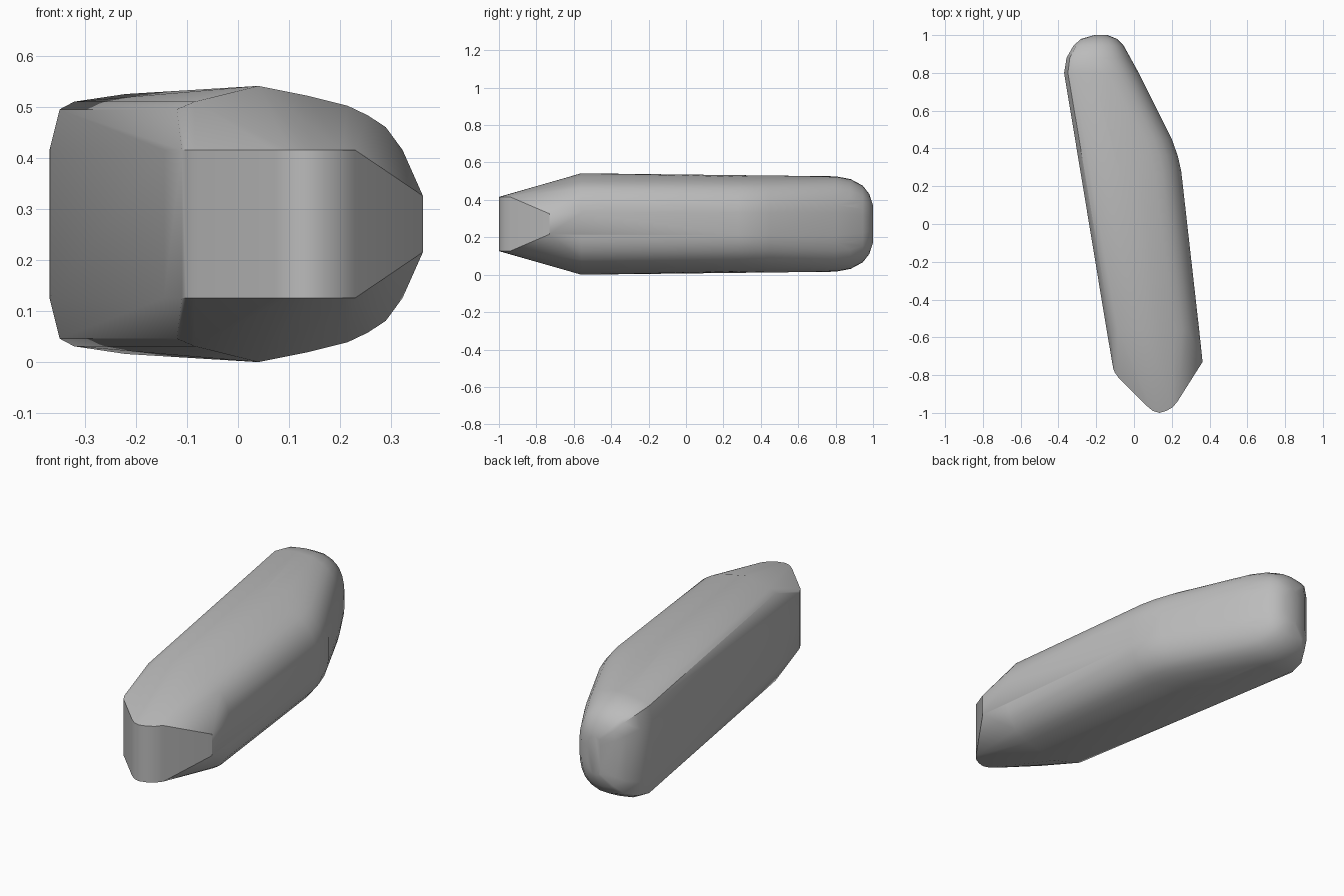
import bpy, bmesh, math

if "Cube" in bpy.data.objects:
    bpy.data.objects.remove(bpy.data.objects["Cube"])

MID = 0.271      # height of the symmetry plane
WIDE = 0.49      # width the cross-section is drawn for

grey = bpy.data.materials.new("plain grey")
grey.use_nodes = True
grey.diffuse_color = (0.5, 0.5, 0.5, 1)
grey.node_tree.nodes["Principled BSDF"].inputs["Base Color"].default_value = (0.5, 0.5, 0.5, 1)

# Upper half cross-section: (inset from the side, height above the plane)
FLAT_SIDE = [(0, 0.145), (0.025, 0.225), (0.06, 0.24)]
ROUND_SIDE = [(0, 0.06), (0.006, 0.1), (0.022, 0.145), (0.055, 0.19),
              (0.09, 0.213), (0.13, 0.232), (0.21, 0.252), (0.305, 0.271)]

# Body stations: (y, flat side x, round side x, half height)
STATIONS = [(-0.56, -0.145, 0.345, 0.271), (0.28, -0.284, 0.25, 0.261),
            (0.36, -0.297, 0.232, 0.26), (0.45, -0.312, 0.2, 0.259),
            (0.8, -0.37, 0.025, 0.255), (0.88, -0.357, -0.02, 0.24),
            (0.945, -0.32, -0.055, 0.205), (0.98, -0.28, -0.09, 0.16),
            (1.0, -0.21, -0.14, 0.1)]

# Blunt nose outline with a vertical wall, ending at the side corner
NOSE = [(-0.11, -0.765), (-0.102, -0.785), (-0.085, -0.81), (0.07, -0.965),
        (0.1, -0.99), (0.135, -1.0), (0.17, -0.99), (0.205, -0.97), (0.23, -0.94)]

points = [(x, y, 0.145) for x, y in NOSE] + [(0.363, -0.73, 0.055)]
for y, flat_x, round_x, top in STATIONS:
    wide = (round_x - flat_x) / WIDE
    tall = min(1, top / 0.255)
    for inset, h in FLAT_SIDE:
        points.append((flat_x + inset * wide, y, min(h * tall, top)))
    for inset, h in ROUND_SIDE:
        points.append((round_x - inset * wide, y, min(h * tall, top)))

# Wrap the stations and nose in one convex skin
bm = bmesh.new()
for x, y, h in points:
    for side in (1, -1):
        bm.verts.new((x, y, MID + side * h))
hull = bmesh.ops.convex_hull(bm, input=bm.verts)
unused = {v for v in hull["geom_interior"] + hull["geom_unused"]
          if isinstance(v, bmesh.types.BMVert)}
bmesh.ops.delete(bm, geom=list(unused), context="VERTS")
bmesh.ops.dissolve_limit(bm, angle_limit=math.radians(0.5), verts=bm.verts, edges=bm.edges)
bmesh.ops.recalc_face_normals(bm, faces=bm.faces)

mesh = bpy.data.meshes.new("body")
bm.to_mesh(mesh)
bm.free()
mesh.materials.append(grey)
body = bpy.data.objects.new("body", mesh)
bpy.context.collection.objects.link(body)

# Smooth skin with crisp nose edges
bpy.ops.object.select_all(action="DESELECT")
body.select_set(True)
bpy.context.view_layer.objects.active = body
bpy.ops.object.shade_smooth_by_angle(angle=math.radians(32))
